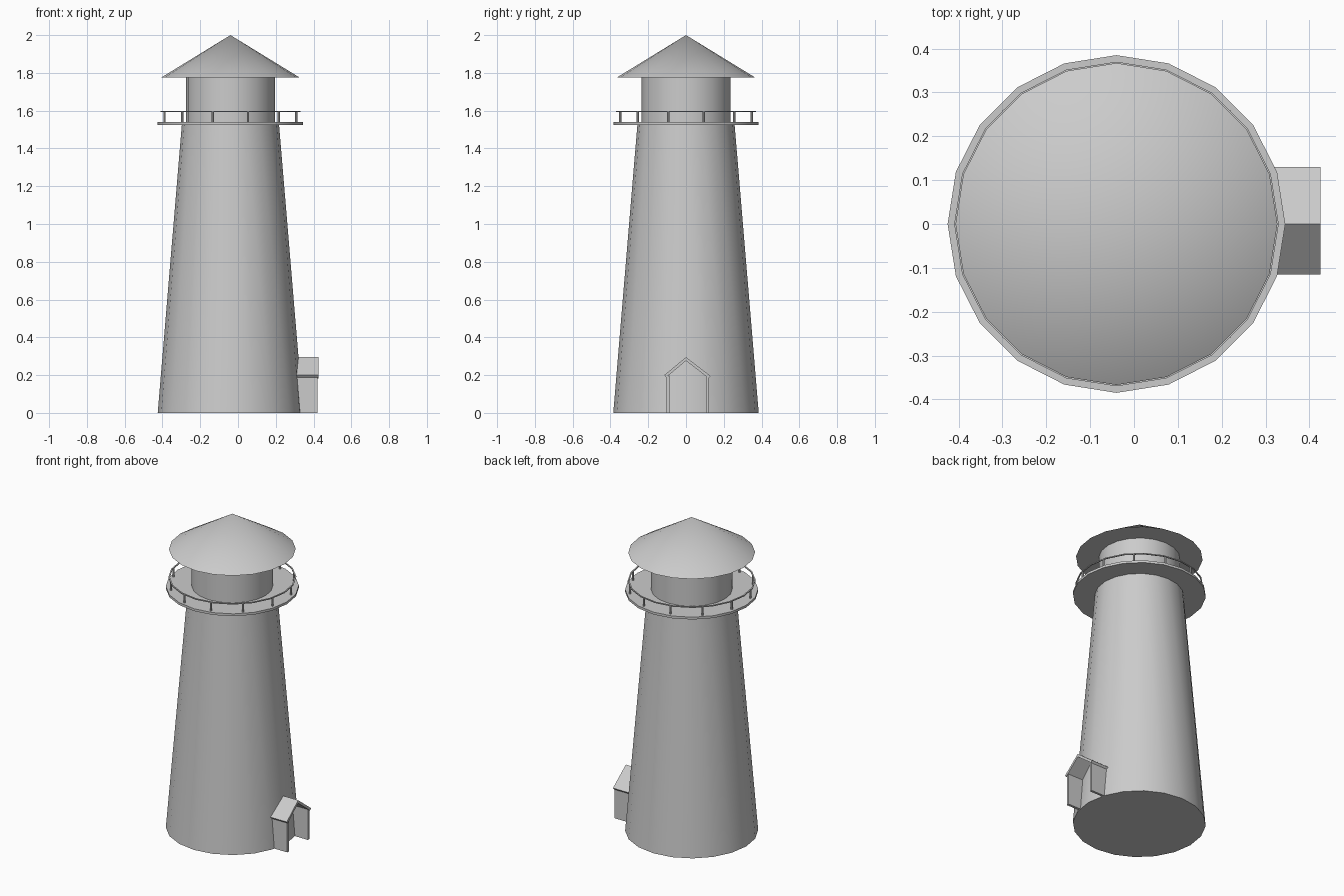
import bpy
import bmesh
from math import cos, sin, pi, radians

if "Cube" in bpy.data.objects:
    bpy.data.objects.remove(bpy.data.objects["Cube"])

CX = -0.04   # tower axis
SIDES = 20


def finish(name, bm, smooth=False):
    bmesh.ops.remove_doubles(bm, verts=bm.verts, dist=1e-5)
    bmesh.ops.recalc_face_normals(bm, faces=bm.faces)
    mesh = bpy.data.meshes.new(name)
    bm.to_mesh(mesh)
    bm.free()
    ob = bpy.data.objects.new(name, mesh)
    bpy.context.collection.objects.link(ob)
    if smooth:
        bpy.ops.object.select_all(action='DESELECT')
        ob.select_set(True)
        bpy.context.view_layer.objects.active = ob
        bpy.ops.object.shade_smooth_by_angle(angle=radians(30))
    return ob


def frustum(name, r1, r2, z1, z2):
    bm = bmesh.new()
    bmesh.ops.create_cone(bm, cap_ends=True, segments=SIDES,
                          radius1=r1, radius2=r2, depth=z2 - z1)
    # put a corner on the x axis whatever the primitive's start angle
    bmesh.ops.translate(bm, verts=bm.verts, vec=(CX, 0, (z1 + z2) / 2))
    return finish(name, bm, True)


def ring(name, r_in, r_out, z1, z2):
    bm = bmesh.new()
    section = ((r_in, z1), (r_out, z1), (r_out, z2), (r_in, z2))
    loops = []
    for i in range(SIDES):
        a = 2 * pi * i / SIDES
        loops.append([bm.verts.new((CX + r * cos(a), r * sin(a), z)) for r, z in section])
    for i in range(SIDES):
        p, q = loops[i], loops[(i + 1) % SIDES]
        for j in range(4):
            k = (j + 1) % 4
            bm.faces.new((p[j], q[j], q[k], p[k]))
    return finish(name, bm)


def extrude_x(name, profile, x1, x2):
    bm = bmesh.new()
    face = bm.faces.new([bm.verts.new((x1, y, z)) for y, z in profile])
    out = bmesh.ops.extrude_face_region(bm, geom=[face], use_keep_orig=True)
    moved = [v for v in out['geom'] if isinstance(v, bmesh.types.BMVert)]
    bmesh.ops.translate(bm, verts=moved, vec=(x2 - x1, 0, 0))
    return finish(name, bm)


# tower, gallery deck, lantern room and conical roof
frustum("tower", 0.385, 0.257, 0, 1.53)
frustum("gallery_deck", 0.385, 0.385, 1.525, 1.54)
frustum("lantern_room", 0.235, 0.235, 1.54, 1.78)
frustum("roof", 0.367, 0, 1.775, 2.0)

# gallery railing
ring("rail", 0.362, 0.37, 1.592, 1.598)
for i in range(12):
    a = radians(15 + 30 * i)
    bm = bmesh.new()
    bmesh.ops.create_cone(bm, cap_ends=True, segments=8, radius1=0.006,
                          radius2=0.006, depth=0.058)
    bmesh.ops.translate(bm, verts=bm.verts,
                        vec=(CX + 0.361 * cos(a), 0.361 * sin(a), 1.566))
    finish("rail_post_%d" % (i + 1), bm)

# entrance porch: two thin walls under a pitched roof, open at the end
extrude_x("porch_wall_front", ((-0.103, 0), (-0.087, 0), (-0.087, 0.2), (-0.103, 0.19)), 0.28, 0.42)
extrude_x("porch_wall_back", ((0.105, 0), (0.12, 0), (0.12, 0.19), (0.105, 0.2)), 0.28, 0.42)
extrude_x("porch_roof", ((-0.115, 0.2), (0.0, 0.295), (0.13, 0.195), (0.12, 0.183),
                         (0.0, 0.276), (-0.105, 0.188)), 0.28, 0.425)
